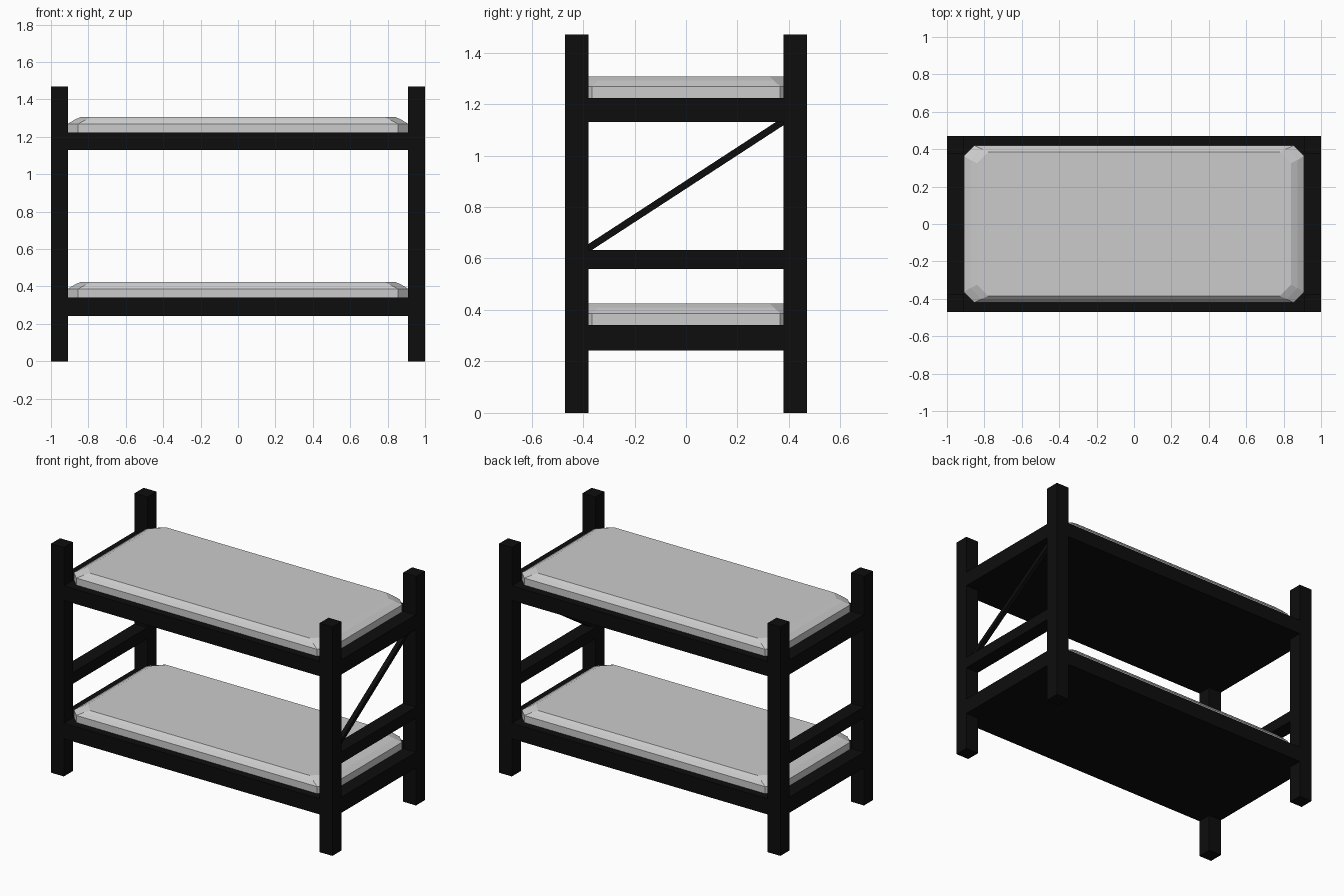
import bpy
import bmesh

cube = bpy.data.objects.get("Cube")
if cube:
    bpy.data.objects.remove(cube, do_unlink=True)


def material(name, value):
    mat = bpy.data.materials.new(name)
    mat.use_nodes = True
    colour = (value, value, value, 1)
    mat.diffuse_color = colour
    mat.node_tree.nodes["Principled BSDF"].inputs["Base Color"].default_value = colour
    return mat


BLACK = material("black_frame", 0.004)
GREY = material("light_grey_fabric", 0.6)


def finish(name, bm, mat):
    bmesh.ops.recalc_face_normals(bm, faces=bm.faces)
    mesh = bpy.data.meshes.new(name)
    bm.to_mesh(mesh)
    bm.free()
    mesh.materials.append(mat)
    obj = bpy.data.objects.new(name, mesh)
    bpy.context.collection.objects.link(obj)
    return obj


def box(name, low, high):
    bm = bmesh.new()
    bmesh.ops.create_cube(bm, size=1)
    for v in bm.verts:
        v.co = [lo + (c + 0.5) * (hi - lo) for c, lo, hi in zip(v.co, low, high)]
    return finish(name, bm, BLACK)


def mattress(name, base):
    # Stacked rings with cut corners: height, half length, half width, corner cut
    layers = [(-0.01, 0.91, 0.42, 0.055), (0.045, 0.91, 0.42, 0.055),
              (0.067, 0.875, 0.402, 0.06), (0.083, 0.84, 0.385, 0.06)]
    bm = bmesh.new()
    rings = []
    for z, x, y, c in layers:
        corners = [(x, y - c), (x - c, y), (c - x, y), (-x, y - c),
                   (-x, c - y), (c - x, -y), (x - c, -y), (x, c - y)]
        rings.append([bm.verts.new((px, py, base + z)) for px, py in corners])
    for a, b in zip(rings, rings[1:]):
        for i in range(len(a)):
            j = (i + 1) % len(a)
            bm.faces.new((a[i], a[j], b[j], b[i]))
    bm.faces.new(rings[0])
    bm.faces.new(rings[-1])
    return finish(name, bm, GREY)


X, Y, POST = 1.0, 0.47, 0.092
IX, IY = X - POST, Y - POST

# Corner posts and the middle rails at both ends
for side, sx in (("left", 1), ("right", -1)):
    x0, x1 = sorted((sx * IX, sx * X))
    for end, sy in (("front", -1), ("back", 1)):
        y0, y1 = sorted((sy * IY, sy * Y))
        box(f"{end}_{side}_post", (x0, y0, 0), (x1, y1, 1.47))
    box(f"{side}_middle_rail", (x0, -IY, 0.56), (x1, IY, 0.632))

# Bed bases, built as a cross shape between the posts, and mattresses
for level, low, high in (("lower", 0.242, 0.342), ("upper", 1.13, 1.224)):
    box(f"{level}_bed_base", (-IX, -Y, low), (IX, Y, high))
    for side, sx in (("left", 1), ("right", -1)):
        x0, x1 = sorted((sx * IX, sx * X))
        box(f"{level}_{side}_end_rail", (x0, -IY, low), (x1, IY, high))
    mattress(f"{level}_mattress", high)

# Diagonal brace at one end, sheared between the posts
brace = box("diagonal_brace", (0.94, -IY, 0.625), (0.968, IY, 0.657))
for v in brace.data.vertices:
    if v.co.y > 0:
        v.co.z += 0.492
